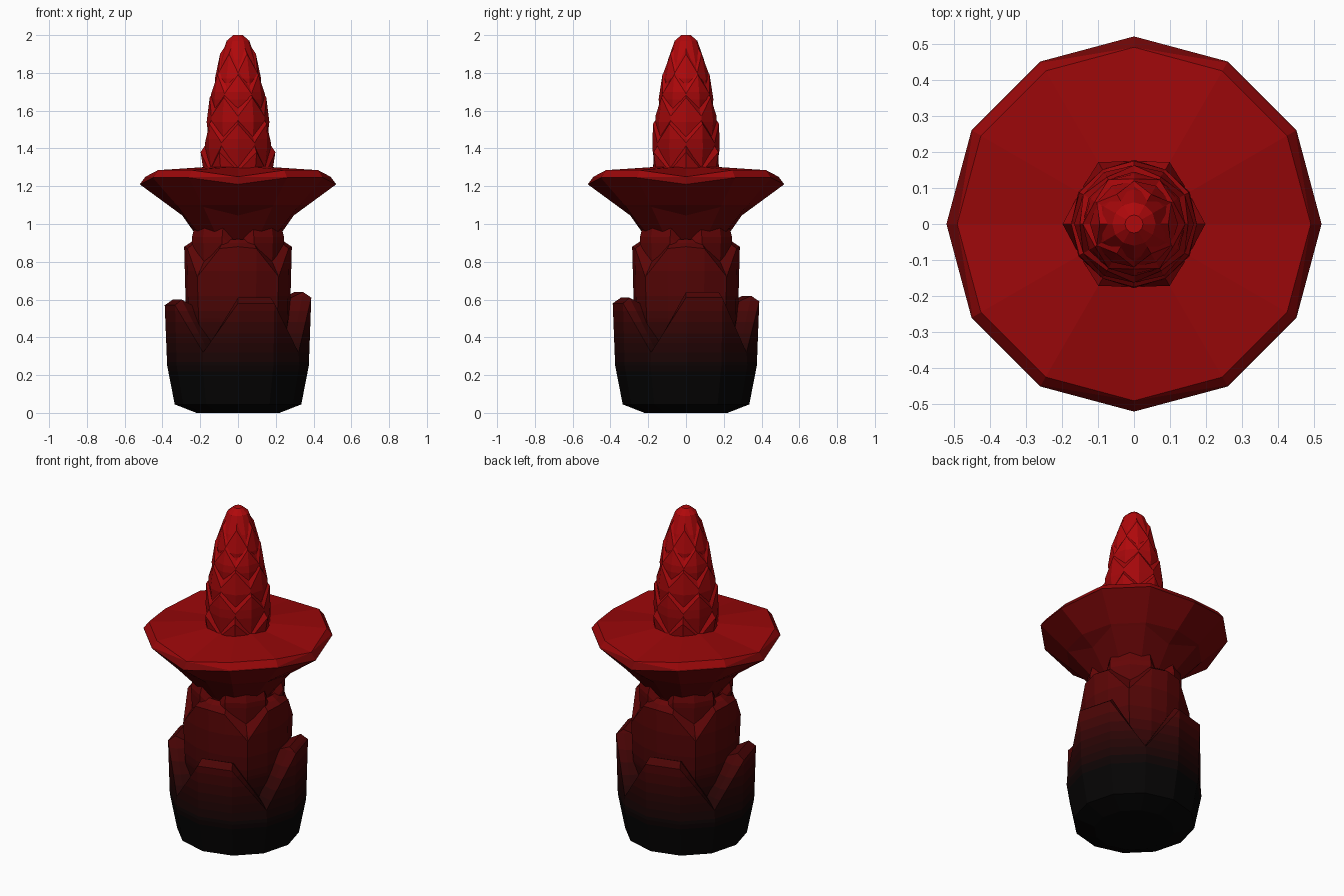
import bpy, bmesh
from math import radians, cos, sin

if "Cube" in bpy.data.objects:
    bpy.data.objects.remove(bpy.data.objects["Cube"])

# Height gradient: black foot to bright red tip (linear red value at each height)
STOPS = [(0.0, .0015), (.22, .0015), (.42, .025), (.6, .075), (1.0, .13), (1.2, .18), (1.3, .31), (2.0, .47)]
CUTS = [.22, .27, .32, .37, .42, .48, .54, .62, .75, .9, 1.1, 1.25, 1.45, 1.7]


def red_at(z):
    for (z0, a), (z1, b) in zip(STOPS, STOPS[1:]):
        if z <= z1:
            return a + (b - a) * (z - z0) / (z1 - z0)
    return STOPS[-1][1]


MATS = []
for lo, hi in zip([0] + CUTS, CUTS + [2.0]):
    m = bpy.data.materials.new("height_%.2f" % lo)
    r = red_at((lo + hi) / 2)
    m.diffuse_color = (r, .0012 + r * .003, .0012 + r * .005, 1)
    m.use_nodes = True
    m.node_tree.nodes["Principled BSDF"].inputs["Base Color"].default_value = m.diffuse_color
    MATS.append(m)


def pick(v, i):
    return v[i % len(v)] if isinstance(v, (tuple, list)) else v


def shell(name, step, offsets, turn, rings):
    """Stack of rings (radius, z); either may be a pattern repeated around the axis."""
    angles = [radians(turn + k * step + o) for k in range(round(360 / step)) for o in offsets]
    n = len(angles)
    bm = bmesh.new()
    loops = [[bm.verts.new((pick(r, i) * cos(a), pick(r, i) * sin(a), pick(z, i)))
              for i, a in enumerate(angles)] for r, z in rings]
    for a, b in zip(loops, loops[1:]):
        for i in range(n):
            j = (i + 1) % n
            bm.faces.new((a[i], a[j], b[j], b[i]))
    bm.faces.new(loops[0][::-1])
    bm.faces.new(loops[-1])
    # split at the colour bands
    for z in CUTS:
        bmesh.ops.bisect_plane(bm, geom=bm.verts[:] + bm.edges[:] + bm.faces[:], dist=1e-5,
                               plane_co=(0, 0, z), plane_no=(0, 0, 1))
    bmesh.ops.recalc_face_normals(bm, faces=bm.faces[:])
    for f in bm.faces:
        zc = f.calc_center_median().z
        f.material_index = sum(zc > c for c in CUTS)
    me = bpy.data.meshes.new(name)
    bm.to_mesh(me)
    bm.free()
    for m in MATS:
        me.materials.append(m)
    ob = bpy.data.objects.new(name, me)
    bpy.context.collection.objects.link(ob)
    return ob


# Lower bracts: four broad petals, each with its own height (front, right, back, left)
tips = (.58, .61, .59, .57)
outer = [z for t in tips for z in (.32, t, t)]
lip = [z for t in tips for z in (.34, t + .03, t + .03)]
inner = [z for t in tips for z in (.36, t, t)]
shell("lower_bracts", 30, (0,), -120, [
    (.22, 0), (.335, .045), (.375, .25), ((.37, .388, .385), outer),
    ((.33, .345, .345), lip), ((.27, .28, .28), inner), (.2, .3)])

# Middle bracts: four petals on the main axes with wide V notches between
shell("middle_bracts", 90, (-20, 0, 20, 45), 0, [
    (.25, .2), ((.28, .275, .28, .295), .5), ((.285, .285, .285, .305), (.87, .88, .87, .72)),
    ((.225, .225, .225, .25), (.915, .92, .915, .81)), (.18, .8)])

# Upper bracts: four petals on the diagonals
shell("upper_bracts", 90, (-26, 0, 26, 45), 45, [
    (.2, .6), (.255, .8), ((.258, .262, .258, .225), (.93, .93, .93, .86)),
    ((.245, .252, .245, .2), (.98, .985, .98, .89)), (.17, .87)])

# Flared neck and wide twelve-sided disc, drooping at the four main axes
shell("flared_disc", 90, (0, 30, 60), 0, [
    (.17, .82), (.2, .91), ((.295, .365, .365), (1.045, 1.09, 1.09)),
    (.52, (1.21, 1.245, 1.245)), (.49, (1.25, 1.285, 1.285)), (.12, 1.305)])

# Cone core with rounded top
shell("cone_core", 30, (0,), 0, [
    (.15, 1.27), (.155, 1.45), (.138, 1.62), (.115, 1.78), (.095, 1.87), (.06, 1.97), (.025, 2.0)])

# Overlapping rows of six pointed scales, alternating by half a step
rows = [(0, 1.38, .178, .198), (30, 1.53, .178, .175), (0, 1.67, .166, .15),
        (30, 1.79, .145, .125), (0, 1.90, .122, .095)]
for k, (turn, tip, mid, top) in enumerate(rows):
    shell("scale_row_%d" % (k + 1), 60, (0, 30), turn, [
        (mid * .92, tip - .24), ((mid, mid * .98), tip - .13),
        ((top, mid * .98), (tip, tip - .10)),
        ((top - .03, mid * .97 - .025), (tip + .045, tip - .05)),
        (top * .5, tip - .08)])
